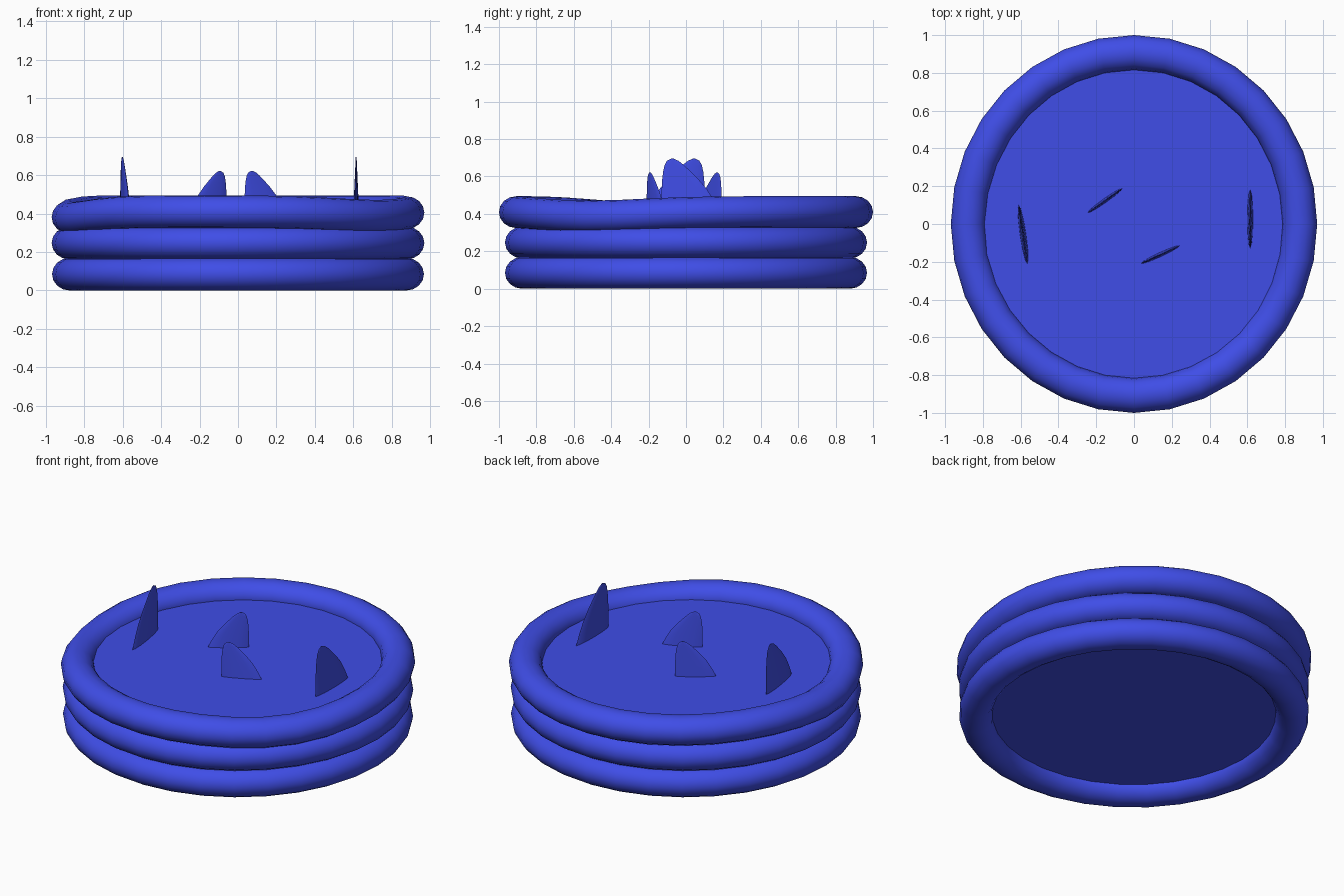
import bpy, bmesh
from math import sin, cos, pi, radians, exp, atan2
from mathutils import Vector

if "Cube" in bpy.data.objects:
    bpy.data.objects.remove(bpy.data.objects["Cube"])

blue = bpy.data.materials.new("blue")
blue.diffuse_color = (0.05, 0.075, 0.8, 1)
blue.use_nodes = True
blue.node_tree.nodes["Principled BSDF"].inputs["Base Color"].default_value = blue.diffuse_color
SEG = 32
WATER_Z = 0.41


def finish(name, bm, angle=50):
    bmesh.ops.recalc_face_normals(bm, faces=bm.faces)
    mesh = bpy.data.meshes.new(name)
    bm.to_mesh(mesh)
    bm.free()
    obj = bpy.data.objects.new(name, mesh)
    bpy.context.collection.objects.link(obj)
    mesh.materials.append(blue)
    bpy.ops.object.select_all(action='DESELECT')
    obj.select_set(True)
    bpy.context.view_layer.objects.active = obj
    bpy.ops.object.shade_smooth_by_angle(angle=radians(angle))
    return obj


def bump(a, centre, width):
    d = (a - centre + 180) % 360 - 180
    return exp(-(d / width) ** 2)


# Inflated tube ring, with optional soft sagging spots (angle, width, depth)
def tube_ring(name, z, rx, ry, sags=(), minor=16, rw=0.092, rh=0.085):
    bm = bmesh.new()
    loops = []
    for i in range(SEG):
        a = 2 * pi * i / SEG
        drop = sum(d * bump(i * 360 / SEG, c, w) for c, w, d in sags)
        loop = []
        for j in range(minor):
            b = 2 * pi * j / minor
            loop.append(bm.verts.new(((rx - rw + rw * cos(b)) * cos(a),
                                      (ry - rw + rw * cos(b)) * sin(a),
                                      z - drop + rh * sin(b))))
        loops.append(loop)
    for i in range(SEG):
        p, q = loops[i], loops[(i + 1) % SEG]
        for j in range(minor):
            k = (j + 1) % minor
            bm.faces.new((p[j], q[j], q[k], p[k]))
    return finish(name, bm)


tube_ring("bottom_ring", 0.085, 0.968, 0.968)
tube_ring("middle_ring", 0.247, 0.97, 0.968)
tube_ring("top_ring", WATER_Z, 0.97, 1.0, ((-35, 28, 0.024), (192, 26, 0.035)))


# Flat discs for water surface and pool floor
def disc(name, z, rx, ry):
    bm = bmesh.new()
    bm.faces.new([bm.verts.new((rx * cos(2 * pi * i / SEG), ry * sin(2 * pi * i / SEG), z))
                  for i in range(SEG)])
    return finish(name, bm)


disc("water", WATER_Z, 0.82, 0.85)
disc("pool_floor", 0.08, 0.82, 0.82)

# Fin profile: (height, steep edge, sloping edge) as fractions
FIN = [(0, 0, 1), (0.2, 0, 0.91), (0.43, 0, 0.78), (0.62, 0.01, 0.63), (0.76, 0.025, 0.5),
       (0.88, 0.05, 0.385), (0.96, 0.09, 0.29), (1, 0.16, 0.21)]


# Lens-section fin running from steep end to sloping end
def fin(name, start, end, height, thick):
    bm = bmesh.new()
    s = Vector((start[0], start[1], WATER_Z))
    run = Vector((end[0], end[1], WATER_Z)) - s
    side = Vector((-run.y, run.x, 0)).normalized()
    n = 12
    loops = []
    for h, lo, hi in FIN:
        t = thick / 2 * (1 - 0.85 * h)
        mid, half = (lo + hi) / 2, (hi - lo) / 2
        loops.append([bm.verts.new(s + run * (mid + half * cos(2 * pi * k / n))
                                   + side * t * sin(2 * pi * k / n)
                                   + Vector((0, 0, h * height))) for k in range(n)])
    for p, q in zip(loops, loops[1:]):
        for k in range(n):
            m = (k + 1) % n
            bm.faces.new((p[k], p[m], q[m], q[k]))
    bm.faces.new(loops[0])
    bm.faces.new(loops[-1])
    return finish(name, bm)


fin("left_fin", (-0.61, 0.10), (-0.565, -0.21), 0.285, 0.032)
fin("right_fin", (0.615, -0.13), (0.615, 0.18), 0.285, 0.03)
fin("back_fin", (-0.06, 0.19), (-0.245, 0.06), 0.212, 0.022)
fin("front_fin", (0.035, -0.21), (0.24, -0.115), 0.212, 0.022)
